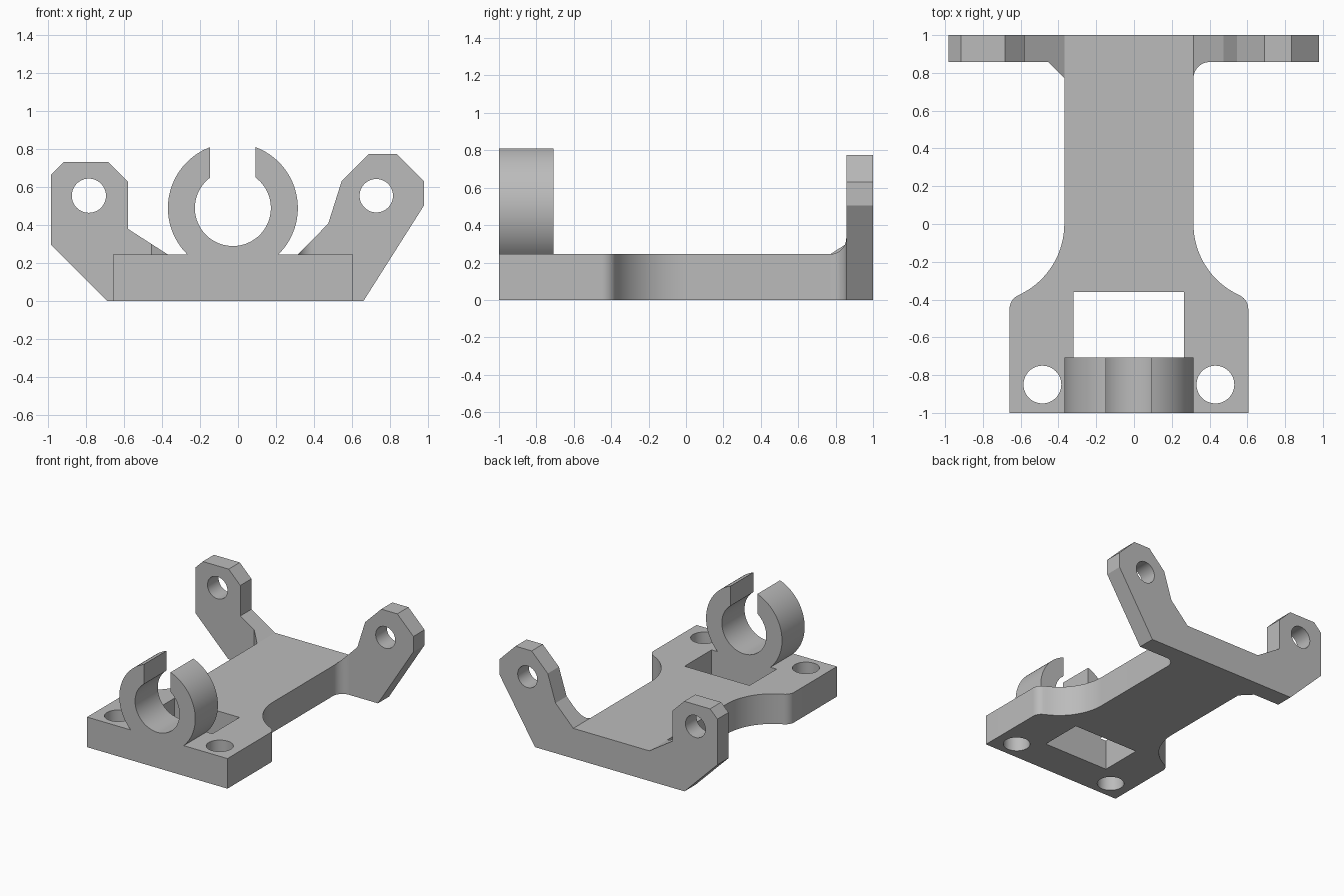
import bpy, bmesh
from math import sin, cos, radians, acos, asin, degrees
from mathutils import Vector

cube = bpy.data.objects.get("Cube")
if cube:
    bpy.data.objects.remove(cube, do_unlink=True)

grey = bpy.data.materials.new("plain_grey")
grey.use_nodes = True
colour = (0.5, 0.5, 0.5, 1)
grey.diffuse_color = colour
grey.node_tree.nodes["Principled BSDF"].inputs["Base Color"].default_value = colour

CX = -0.027      # centre line of base and clip
TOP = 0.245      # base thickness
NECK = 0.342     # half width of the neck
REAR = 0.857     # front face of the rear bracket
CLIP_BACK = -0.708


def arc(x, y, r, start, end, n=24):
    """Points on an arc, angles in degrees."""
    angles = [radians(start + (end - start) * i / n) for i in range(n + 1)]
    return [(x + r * cos(a), y + r * sin(a)) for a in angles]


def hole(x, y, r):
    return arc(x, y, r, 0, 360, 48)[:-1]


def prism(name, loops, lo, hi, upright=False, top_rule=None):
    """Extrude an outline with holes along z, or along y when upright."""
    def place(p, d):
        return (p[0], d, p[1]) if upright else (p[0], p[1], d)
    bm = bmesh.new()
    edges = []
    for loop in loops:
        vs = [bm.verts.new(place(p, lo)) for p in loop]
        edges += [bm.edges.new((vs[i - 1], vs[i])) for i in range(len(vs))]
    bmesh.ops.triangle_fill(bm, edges=edges, use_beauty=True)
    out = bmesh.ops.extrude_face_region(bm, geom=bm.faces[:])
    moved = [g for g in out["geom"] if isinstance(g, bmesh.types.BMVert)]
    shift = Vector(place((0, 0), hi - lo))
    for v in moved:
        v.co += shift
        if top_rule:
            v.co.z = top_rule(v.co.x)
    bmesh.ops.recalc_face_normals(bm, faces=bm.faces[:])
    mesh = bpy.data.meshes.new(name)
    bm.to_mesh(mesh)
    bm.free()
    mesh.materials.append(grey)
    obj = bpy.data.objects.new(name, mesh)
    bpy.context.collection.objects.link(obj)
    bpy.ops.object.select_all(action="DESELECT")
    obj.select_set(True)
    bpy.context.view_layer.objects.active = obj
    bpy.ops.object.shade_smooth_by_angle(angle=radians(20))
    return obj


# Base plate: narrow neck flaring into a wide front, with slot and screw holes
half = [(NECK, REAR)]
half += arc(NECK + 0.4136, 0, 0.4136, 180, 245)
half += arc(0.632 - 0.08, -0.45, 0.08, 67, 0, 10)
half += [(0.632, -1)]
outline = [(CX + x, y) for x, y in half] + [(CX - x, y) for x, y in reversed(half)]
slot = [(-0.32, CLIP_BACK), (0.265, CLIP_BACK), (0.265, -0.36), (-0.32, -0.36)]
screw_holes = [hole(CX + s * 0.458, -0.85, 0.1) for s in (-1, 1)]
prism("base_plate", [outline, slot] + screw_holes, 0, TOP)

# Open ring clip on the front edge
CZ, R_OUT, R_IN, GAP = 0.49, 0.342, 0.2, 0.12
foot = degrees(asin((TOP - CZ) / R_OUT))
tip_out = degrees(acos(GAP / R_OUT))
tip_in = degrees(acos(GAP / R_IN))
ring = arc(CX, CZ, R_OUT, foot, tip_out, 32)
ring += arc(CX, CZ, R_IN, tip_in, -180 - tip_in, 56)
ring += arc(CX, CZ, R_OUT, 180 - tip_out, 180 - foot, 32)
prism("ring_clip", [ring], -1, CLIP_BACK, upright=True)

# Rear bracket with two uneven arms
bracket = [
    (-0.687, 0), (-0.983, 0.295), (-0.983, 0.667), (-0.917, 0.733),
    (-0.684, 0.733), (-0.579, 0.628), (-0.579, 0.38), (CX - NECK, TOP),
    (CX + NECK, TOP), (0.475, 0.408), (0.545, 0.63), (0.69, 0.775),
    (0.835, 0.775), (0.98, 0.63), (0.98, 0.505), (0.66, 0)]
arm_holes = [hole(-0.785, 0.555, 0.09), hole(0.728, 0.555, 0.088)]
prism("rear_bracket", [bracket] + arm_holes, REAR, 1, upright=True)

# Corner gussets whose tops follow the slope of the arms
SIZE = 0.085
left, right = CX - NECK, CX + NECK
chamfer = [(left, REAR), (left - SIZE, REAR), (left, REAR - SIZE)]
prism("right_gusset", [chamfer], 0, TOP,
      top_rule=lambda x: TOP + 0.643 * (left - x))
fillet = [(right, REAR)] + arc(right + SIZE, REAR - SIZE, SIZE, 180, 90, 12)
prism("left_gusset", [fillet], 0, TOP,
      top_rule=lambda x: TOP + 1.02 * (x - right))
